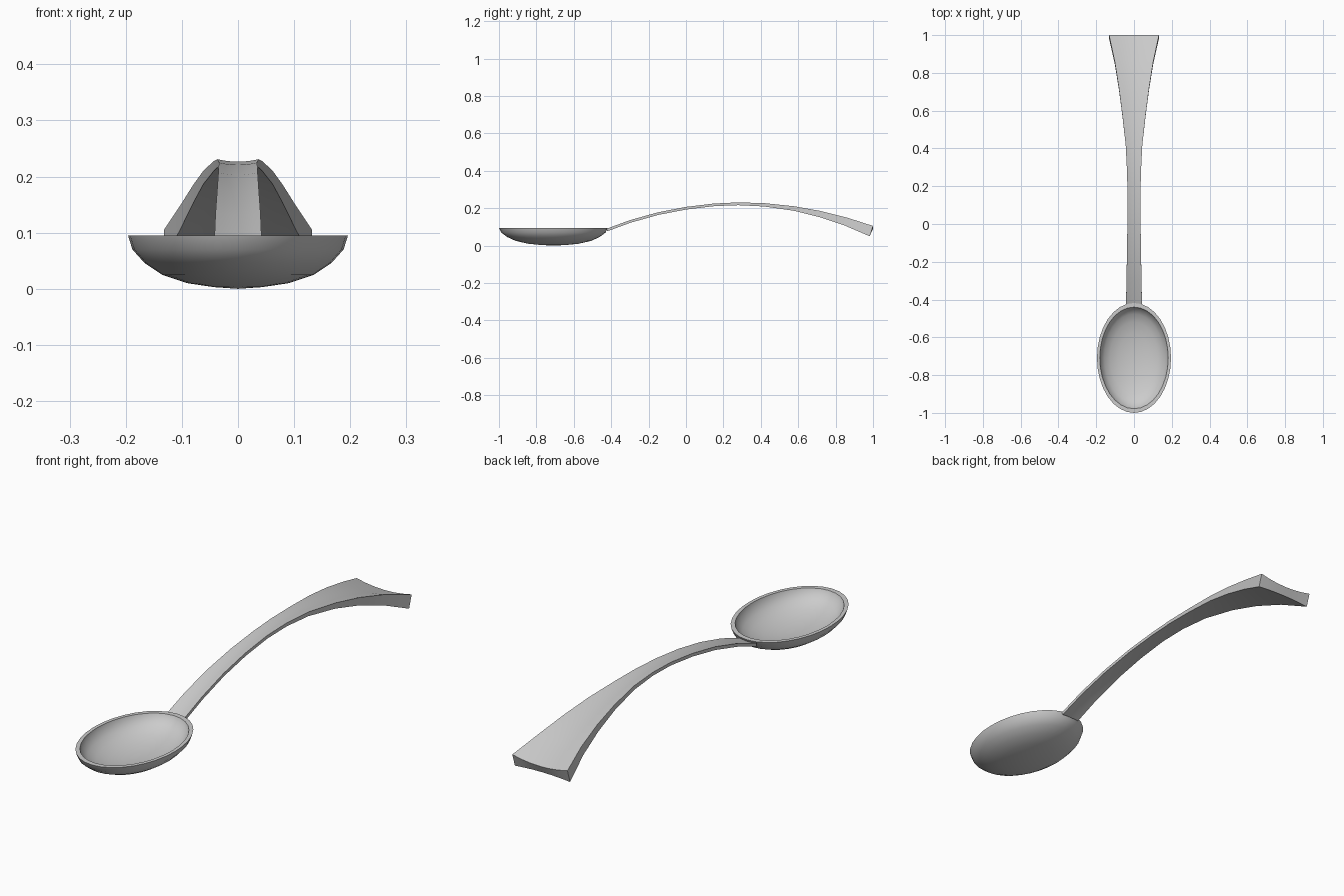
import bpy, bmesh, math

cube = bpy.data.objects.get("Cube")
if cube:
    bpy.data.objects.remove(cube, do_unlink=True)

# One brushed metal colour
metal = bpy.data.materials.new("grey metal")
metal.use_nodes = True
metal.diffuse_color = (0.6, 0.6, 0.6, 1)
metal.node_tree.nodes["Principled BSDF"].inputs["Base Color"].default_value = (0.6, 0.6, 0.6, 1)


def finish(name, bm, angle):
    bmesh.ops.recalc_face_normals(bm, faces=bm.faces[:])
    mesh = bpy.data.meshes.new(name)
    bm.to_mesh(mesh)
    bm.free()
    mesh.materials.append(metal)
    obj = bpy.data.objects.new(name, mesh)
    bpy.context.collection.objects.link(obj)
    bpy.ops.object.select_all(action='DESELECT')
    obj.select_set(True)
    bpy.context.view_layer.objects.active = obj
    bpy.ops.object.shade_smooth_by_angle(angle=math.radians(angle))


def bridge(bm, a, b, closed=True):
    n = len(a)
    for i in range(n if closed else n - 1):
        j = (i + 1) % n
        bm.faces.new((a[i], a[j], b[j], b[i]))


# Bowl: oval rings from the outer bottom, over the rim, to the inner bottom
RX, RY, CY, SEGMENTS = 0.196, 0.291, -0.709, 32
profile = [(0.22, 0.003), (0.46, 0.010), (0.69, 0.025), (0.85, 0.046),
           (0.96, 0.070), (1.0, 0.095), (0.925, 0.095), (0.90, 0.077),
           (0.80, 0.054), (0.65, 0.036), (0.44, 0.022), (0.22, 0.015)]
bm = bmesh.new()
rings = []
for r, z in profile:
    angles = [2 * math.pi * i / SEGMENTS for i in range(SEGMENTS)]
    rings.append([bm.verts.new((RX * r * math.cos(a), CY + RY * r * math.sin(a), z))
                  for a in angles])
for a, b in zip(rings, rings[1:]):
    bridge(bm, a, b)
for ring, z in ((rings[0], 0.0), (rings[-1], 0.012)):
    centre = bm.verts.new((0, CY, z))
    for i in range(SEGMENTS):
        bm.faces.new((ring[i], ring[(i + 1) % SEGMENTS], centre))
finish("bowl", bm, 40)

# Handle: arched strip that flares and thickens toward a slanted end
# Each station: y, top height, half width, thickness
stations = [(-0.425, 0.090, 0.042, 0.014), (-0.30, 0.136, 0.040, 0.014),
            (-0.15, 0.178, 0.037, 0.014), (0.0, 0.207, 0.035, 0.014),
            (0.15, 0.225, 0.034, 0.014), (0.28, 0.231, 0.037, 0.015),
            (0.42, 0.227, 0.044, 0.018), (0.58, 0.210, 0.062, 0.024),
            (0.72, 0.185, 0.080, 0.033), (0.86, 0.150, 0.102, 0.044),
            (1.0, 0.105, 0.132, 0.058)]
ACROSS = 6
bm = bmesh.new()
loops = []
for k, (y, z, w, t) in enumerate(stations):
    before, after = stations[max(k - 1, 0)], stations[min(k + 1, len(stations) - 1)]
    slope = math.atan2(after[1] - before[1], after[0] - before[0])
    dy, dz = math.sin(slope) * t, -math.cos(slope) * t
    steps = [2 * i / ACROSS - 1 for i in range(ACROSS + 1)]
    # Top is dished and underside is gently hollowed across the width
    top = [bm.verts.new((w * s, y, z - 0.12 * w * (1 - s * s))) for s in steps]
    under = [bm.verts.new((w * s, y + dy, z + dz + 0.05 * w * (1 - s * s))) for s in steps]
    loops.append(top + under[::-1])
for a, b in zip(loops, loops[1:]):
    bridge(bm, a, b)
for loop in (loops[0], loops[-1]):
    n = len(loop)
    for i in range(ACROSS):
        bm.faces.new((loop[i], loop[i + 1], loop[n - 2 - i], loop[n - 1 - i]))
finish("handle", bm, 40)
